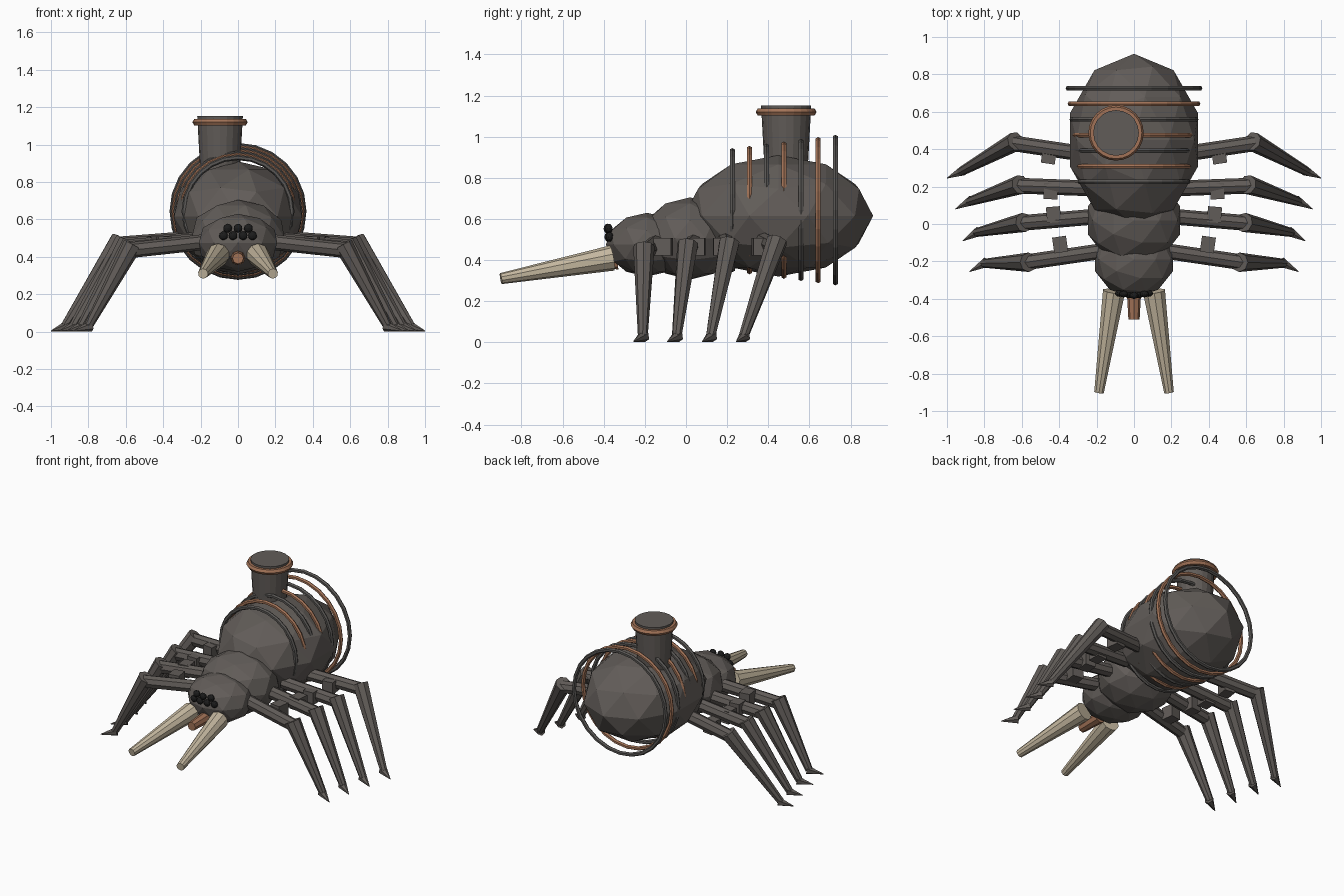
import bpy, math
from mathutils import Vector, Matrix

cube = bpy.data.objects.get("Cube")
if cube:
    bpy.data.objects.remove(cube, do_unlink=True)


def material(name, rgb):
    m = bpy.data.materials.new(name)
    m.use_nodes = True
    m.diffuse_color = (*rgb, 1)
    m.node_tree.nodes["Principled BSDF"].inputs["Base Color"].default_value = (*rgb, 1)
    return m


SHELL = material("dark_shell", (0.12, 0.107, 0.098))
IRON = material("dark_iron", (0.10, 0.095, 0.09))
COPPER = material("copper", (0.36, 0.17, 0.095))
BONE = material("bone", (0.56, 0.48, 0.35))
BLACK = material("black", (0.012, 0.012, 0.012))


def finish(name, mat):
    ob = bpy.context.object
    ob.name = name
    ob.data.materials.append(mat)
    return ob


def ball(name, centre, radii, mat, detail=2):
    bpy.ops.mesh.primitive_ico_sphere_add(subdivisions=detail, radius=1, location=centre)
    bpy.context.object.scale = radii
    return finish(name, mat)


def rod(name, start, end, r1, r2, mat, sides=8):
    """Tapered cylinder between two points."""
    a, b = Vector(start), Vector(end)
    d = b - a
    bpy.ops.mesh.primitive_cone_add(vertices=sides, radius1=r1, radius2=r2,
                                    depth=d.length, location=(a + b) / 2)
    bpy.context.object.rotation_euler = d.to_track_quat('Z', 'Y').to_euler()
    return finish(name, mat)


def ring(name, centre, major, minor, mat, rotation=(0, 0, 0), segments=24):
    bpy.ops.mesh.primitive_torus_add(major_radius=major, minor_radius=minor,
                                     major_segments=segments, minor_segments=6,
                                     location=centre, rotation=rotation)
    return finish(name, mat)


# Body
ball("abdomen", (0, 0.45, 0.615), (0.36, 0.46, 0.295), SHELL)
ball("thorax", (0, 0.02, 0.505), (0.26, 0.24, 0.2), SHELL)
ball("head", (0, -0.19, 0.475), (0.22, 0.2, 0.155), SHELL)

# Eyes in two rows
for z, xs in ((0.553, (-0.055, 0, 0.055)), (0.513, (-0.078, -0.027, 0.027, 0.078))):
    for x in xs:
        ball("eye", (x, -0.383 + abs(x) * 0.15, z), (0.024, 0.018, 0.024), BLACK)

# Mouth pipe and tusks
rod("mouth_pipe", (0, -0.33, 0.395), (0, -0.51, 0.392), 0.04, 0.03, COPPER)
for s in (-1, 1):
    rod("tusk", (s * 0.107, -0.36, 0.41), (s * 0.187, -0.9, 0.31), 0.062, 0.027, BONE, 10)

# Rings around the abdomen, growing toward the back
for i in range(7):
    ring("abdomen_ring", (0, 0.225 + 0.0835 * i, 0.643), 0.288 + 0.0107 * i, 0.014,
         COPPER if i % 2 else IRON, (math.pi / 2, 0, 0))

# Chimney
CX, CY = -0.096, 0.487
rod("chimney", (CX, CY, 0.75), (CX, CY, 1.152), 0.1, 0.122, SHELL, 20)
ring("chimney_rim", (CX, CY, 1.12), 0.128, 0.02, COPPER)

# Legs: hip, knee, ankle, toe tip and side stub, front pair to rear pair
LEGS = [
    ((0.17, -0.145, 0.48), (0.58, -0.205, 0.435), (0.80, -0.21, 0.03), (0.88, -0.255), (0.395, -0.11)),
    ((0.2, 0.04, 0.485), (0.605, 0.005, 0.45), (0.84, -0.045, 0.03), (0.915, -0.09), (0.43, 0.05)),
    ((0.22, 0.19, 0.49), (0.625, 0.205, 0.458), (0.88, 0.12, 0.03), (0.955, 0.08), (0.445, 0.175)),
    ((0.27, 0.375, 0.495), (0.65, 0.432, 0.465), (0.925, 0.28, 0.03), (1.0, 0.245), (0.455, 0.365)),
]
for s in (-1, 1):
    side = Vector((s, 1, 1))
    for hip, knee, ankle, toe, stub in LEGS:
        h, k, a = (Vector(p) * side for p in (hip, knee, ankle))
        rod("upper_leg", h, k + (k - h).normalized() * 0.02, 0.042, 0.042, SHELL)
        rod("lower_leg", k + (k - a).normalized() * 0.035, a, 0.052, 0.024, SHELL)
        rod("toe", a + Vector((-s * 0.012, 0.006, 0.0)), (s * toe[0], toe[1], 0.004),
            0.03, 0.002, SHELL, 6)
        # Boxy joint on the inner side of the upper leg
        bpy.ops.mesh.primitive_cube_add(size=1, location=(s * stub[0], stub[1], 0.465))
        box = finish("hip_joint", SHELL)
        box.scale = (0.075, 0.085, 0.085)
        box.rotation_euler.z = math.atan2((k - h).y * s, abs((k - h).x))
